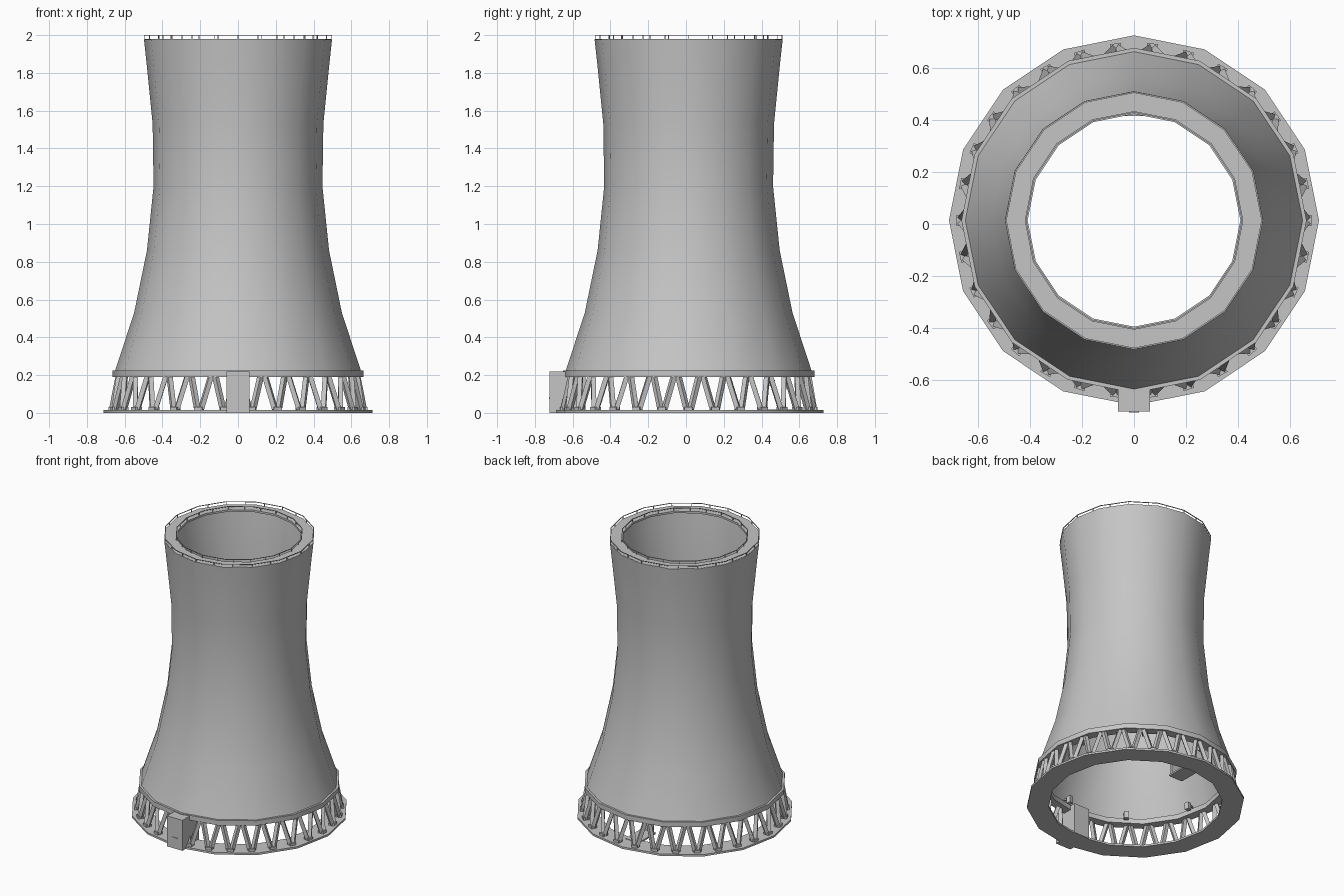
import bpy, bmesh, math
from mathutils import Vector, Matrix

cube = bpy.data.objects.get("Cube")
if cube:
    bpy.data.objects.remove(cube, do_unlink=True)

SIDES = 16
CENTRE = Vector((0, 0.014, 0))
concrete = bpy.data.materials.new("concrete_grey")
concrete.use_nodes = True
GREY = (0.56, 0.56, 0.56, 1)
concrete.diffuse_color = GREY
concrete.node_tree.nodes["Principled BSDF"].inputs["Base Color"].default_value = GREY


def finish(bm, name, smooth=False):
    bmesh.ops.recalc_face_normals(bm, faces=bm.faces)
    mesh = bpy.data.meshes.new(name)
    bm.to_mesh(mesh)
    bm.free()
    mesh.materials.append(concrete)
    ob = bpy.data.objects.new(name, mesh)
    ob.location = CENTRE
    bpy.context.collection.objects.link(ob)
    if smooth:
        bpy.ops.object.select_all(action='DESELECT')
        ob.select_set(True)
        bpy.context.view_layer.objects.active = ob
        bpy.ops.object.shade_smooth_by_angle(angle=math.radians(30))
    return ob


def polar(r, angle, z):
    return Vector((r * math.cos(angle), r * math.sin(angle), z))


def revolve(bm, profile):
    """Turn a closed (radius, height) profile into a faceted ring."""
    rings = [[bm.verts.new(polar(r, math.tau * i / SIDES, z)) for r, z in profile]
             for i in range(SIDES)]
    n = len(profile)
    for i in range(SIDES):
        a, b = rings[i], rings[(i + 1) % SIDES]
        for j in range(n):
            k = (j + 1) % n
            bm.faces.new((a[j], b[j], b[k], a[k]))


def band(bm, r0, r1, z0, z1):
    revolve(bm, [(r0, z0), (r1, z0), (r1, z1), (r0, z1)])


def box(bm, centre, size, angle=0):
    m = Matrix.Translation(centre) @ Matrix.Rotation(angle, 4, 'Z') @ Matrix.Diagonal((*size, 1))
    bmesh.ops.create_cube(bm, size=1, matrix=m)


def beam(bm, a, b, width):
    d = b - a
    m = (Matrix.Translation((a + b) / 2) @ d.to_track_quat('Z', 'Y').to_matrix().to_4x4()
         @ Matrix.Diagonal((width, width, d.length, 1)))
    bmesh.ops.create_cube(bm, size=1, matrix=m)


def edge_radius(r, angle):
    """Distance to the side of the regular polygon at an angle."""
    step = math.tau / SIDES
    return r * math.cos(step / 2) / math.cos(angle % step - step / 2)


# Tapered shell with a wall of constant thickness
outer = [(0.655, 0.21), (0.55, 0.53), (0.482, 0.86), (0.447, 1.2),
         (0.452, 1.53), (0.485, 1.86), (0.498, 1.978)]
bm = bmesh.new()
revolve(bm, outer + [(r - 0.035, z) for r, z in reversed(outer)])
finish(bm, "tower_shell", True)

# Ring beam, foundation ring and top walkway
for name, dims in {"ring_beam": (0.60, 0.665, 0.19, 0.225),
                   "foundation_ring": (0.57, 0.713, 0, 0.014),
                   "top_walkway": (0.41, 0.496, 1.965, 1.979)}.items():
    bm = bmesh.new()
    band(bm, *dims)
    finish(bm, name, True)

# Guard rails on both walkway edges
for name, r in (("outer_guard_rail", 0.494), ("inner_guard_rail", 0.418)):
    bm = bmesh.new()
    band(bm, r - 0.003, r + 0.003, 1.997, 2.0)
    for i in range(24):
        a = math.tau * i / 24
        box(bm, polar(edge_radius(r, a), a, 1.988), (0.004, 0.004, 0.02), a)
    finish(bm, name)

# V-shaped support columns on footings
columns, footings = bmesh.new(), bmesh.new()
STEP = math.tau / 30
for i in range(30):
    a = i * STEP
    box(footings, polar(0.665, a, 0.016), (0.04, 0.042, 0.032), a)
    for side in (-1, 1):
        beam(columns, polar(0.665, a + side * 0.016, 0.02),
             polar(0.632, a + side * STEP * 0.42, 0.2), 0.025)
finish(columns, "support_columns")
finish(footings, "column_footings")

# Entrance block with door handle
bm = bmesh.new()
box(bm, (0, -0.641, 0.11), (0.122, 0.19, 0.22))
finish(bm, "entrance_block")
bm = bmesh.new()
box(bm, (0, -0.737, 0.077), (0.04, 0.006, 0.008))
finish(bm, "entrance_handle")

# Inner service platform at the back with an upright panel
bm = bmesh.new()
box(bm, (0, 0.505, 0.012), (0.11, 0.19, 0.012))
finish(bm, "service_platform")
bm = bmesh.new()
box(bm, (0, 0.41, 0.1), (0.073, 0.014, 0.18))
box(bm, (0, 0.437, 0.158), (0.03, 0.04, 0.03))
finish(bm, "service_panel")

# Small lamps on the inner wall
bm = bmesh.new()
for i in range(8):
    a = math.tau * (i + 0.25) / 8
    box(bm, polar(0.55, a, 0.225), (0.03, 0.03, 0.05), a)
    beam(bm, polar(0.55, a, 0.24), polar(0.615, a, 0.24), 0.01)
finish(bm, "inner_lamps")
